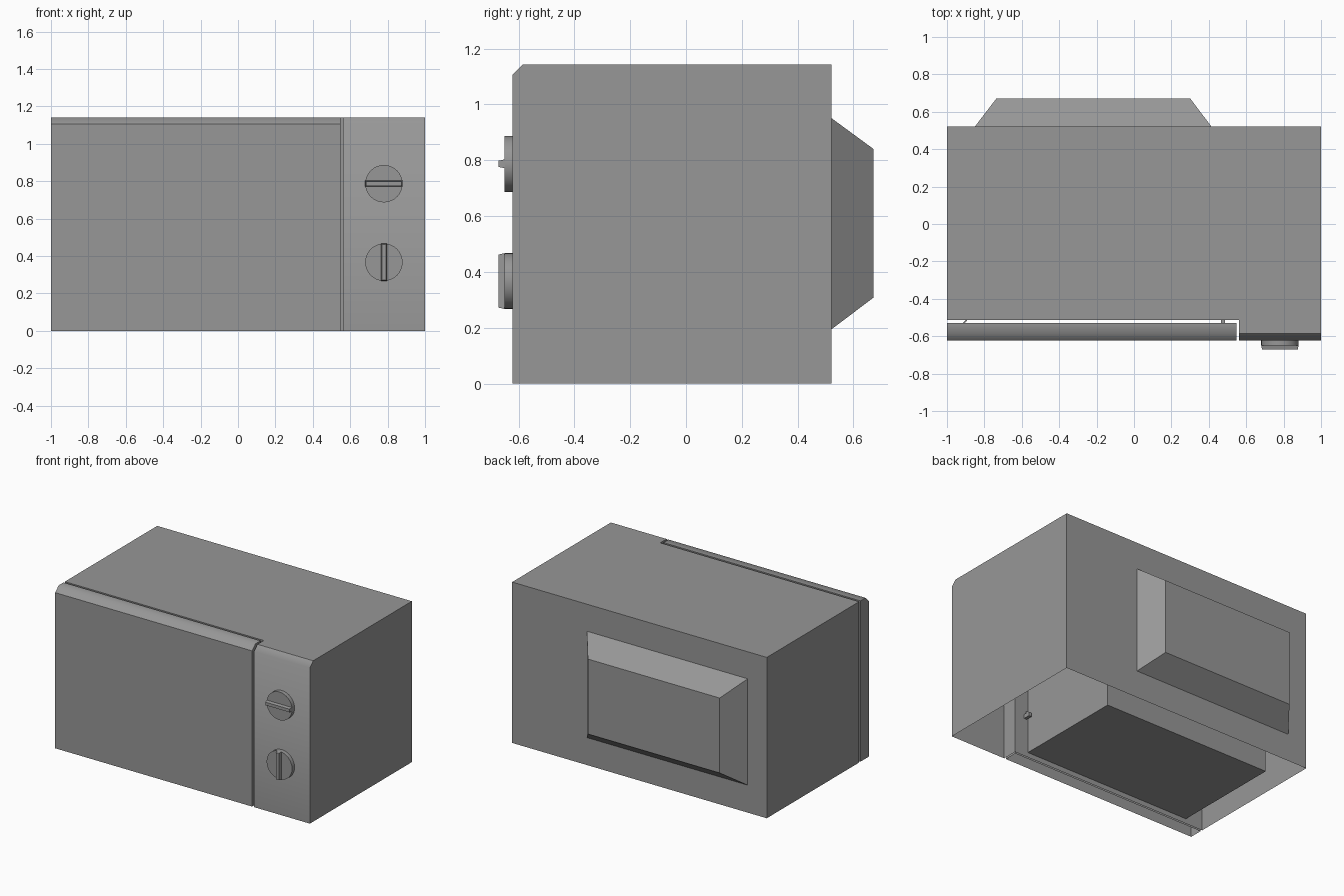
import bpy, bmesh, math
from mathutils import Matrix

if "Cube" in bpy.data.objects:
    bpy.data.objects.remove(bpy.data.objects["Cube"])

BACK, PLATE, FRONT, TOP = 0.522, -0.514, -0.622, 1.142

grey = bpy.data.materials.new("dark_grey")
grey.diffuse_color = (0.31, 0.31, 0.31, 1)
grey.use_nodes = True
grey.node_tree.nodes["Principled BSDF"].inputs["Base Color"].default_value = grey.diffuse_color


def make_object(name, bm):
    bmesh.ops.recalc_face_normals(bm, faces=bm.faces)
    mesh = bpy.data.meshes.new(name)
    bm.to_mesh(mesh)
    bm.free()
    mesh.materials.append(grey)
    obj = bpy.data.objects.new(name, mesh)
    bpy.context.collection.objects.link(obj)
    return obj


def prism(bm, outline, to_3d, a, b, caps=(True, True)):
    """Sweep a 2D outline between levels a and b."""
    rings = [[bm.verts.new(to_3d(u, v, w)) for u, v in outline] for w in (a, b)]
    n = len(outline)
    for i in range(n):
        j = (i + 1) % n
        bm.faces.new((rings[0][i], rings[0][j], rings[1][j], rings[1][i]))
    for ring, cap in zip(rings, caps):
        if cap:
            bm.faces.new(ring)


def pocket(bm, wall_y, xmin, xmax, levels):
    """Replace a wall by a frame and a stepped pocket or bulge.
    Each level is (y, x0, x1, z0, z1)."""
    face = next(f for f in bm.faces if all(abs(v.co.y - wall_y) < 1e-4 for v in f.verts))
    corners = [(xmin, 0), (xmax, 0), (xmax, TOP), (xmin, TOP)]
    ring = [min(face.verts, key=lambda v: (v.co.x - x) ** 2 + (v.co.z - z) ** 2)
            for x, z in corners]
    bm.faces.remove(face)
    for y, x0, x1, z0, z1 in levels:
        new = [bm.verts.new((x, y, z)) for x, z in ((x0, z0), (x1, z0), (x1, z1), (x0, z1))]
        for i in range(4):
            j = (i + 1) % 4
            bm.faces.new((ring[i], ring[j], new[j], new[i]))
        ring = new
    bm.faces.new(ring)


# Housing: stepped shell open underneath, with oven cavity and rear bulge
bm = bmesh.new()
prism(bm, [(-1, BACK), (1, BACK), (1, FRONT), (0.562, FRONT), (0.562, PLATE), (-1, PLATE)],
      lambda u, v, w: (u, v, w), 0, TOP, caps=(False, True))
pocket(bm, BACK, -1, 1, [(BACK, -0.85, 0.413, 0.195, 0.95), (0.672, -0.735, 0.30, 0.308, 0.84)])
pocket(bm, PLATE, -1, 0.562, [(PLATE, -0.865, 0.455, 0.035, 1.10), (0.28, -0.865, 0.455, 0.035, 1.10)])
edge = [e for e in bm.edges if all(v.co.y < FRONT + 0.01 and v.co.z > TOP - 0.01 for v in e.verts)]
bmesh.ops.bevel(bm, geom=edge, offset=0.037, segments=1, affect='EDGES')
bm.normal_update()
for f in bm.faces:
    f.smooth = f.calc_center_median().y < FRONT + 0.03
make_object("housing", bm)

# Door: shell with chamfered top edge, open underneath
bm = bmesh.new()
prism(bm, [(-0.529, 0), (FRONT, 0), (FRONT, TOP - 0.037), (FRONT + 0.037, TOP), (-0.529, TOP)],
      lambda u, v, w: (w, u, v), -1, 0.547)
bm.faces.remove(next(f for f in bm.faces if all(v.co.z < 0.01 for v in f.verts)))
bm.normal_update()
for f in bm.faces:
    f.smooth = abs(f.normal.z) > 0.5 and f.calc_center_median().z > 1
make_object("door", bm)

# Door latches: arm through the front plate with a hooked tip
for name, z in (("lower_latch", 0.29), ("upper_latch", 0.85)):
    bm = bmesh.new()
    prism(bm, [(-0.53, z - 0.015), (-0.53, z + 0.015), (-0.495, z + 0.015), (-0.495, z + 0.03),
               (-0.465, z + 0.012), (-0.465, z - 0.015)],
          lambda u, v, w: (w, u, v), 0.465, 0.487)
    make_object(name, bm)

# Slanted hinges on the left
for name, z in (("lower_hinge", 0.12), ("upper_hinge", 0.98)):
    bm = bmesh.new()
    prism(bm, [(-0.915, -0.53), (-0.905, -0.53), (-0.888, -0.51), (-0.898, -0.51)],
          lambda u, v, w: (u, v, w), z, z + 0.05)
    make_object(name, bm)

# Knobs: round disc with a tapered grip ridge
for name, z, turn in (("power_knob", 0.787, 0), ("timer_knob", 0.367, 90)):
    bm = bmesh.new()
    bmesh.ops.create_cone(bm, cap_ends=True, segments=32, radius1=0.1, radius2=0.1, depth=0.028)
    bmesh.ops.translate(bm, verts=bm.verts, vec=(0, 0, 0.014))
    ridge = bmesh.ops.create_cube(bm, size=1)["verts"]
    for v in ridge:
        top = v.co.z > 0
        v.co = (math.copysign(0.095 if top else 0.1, v.co.x),
                math.copysign(0.011 if top else 0.016, v.co.y), 0.05 if top else 0.027)
    bmesh.ops.transform(bm, verts=bm.verts, matrix=Matrix.Translation((0.78, FRONT, z))
                        @ Matrix.Rotation(math.radians(90), 4, 'X')
                        @ Matrix.Rotation(math.radians(turn), 4, 'Z'))
    knob = make_object(name, bm)
    bpy.ops.object.select_all(action='DESELECT')
    bpy.context.view_layer.objects.active = knob
    knob.select_set(True)
    bpy.ops.object.shade_smooth_by_angle(angle=math.radians(30))
